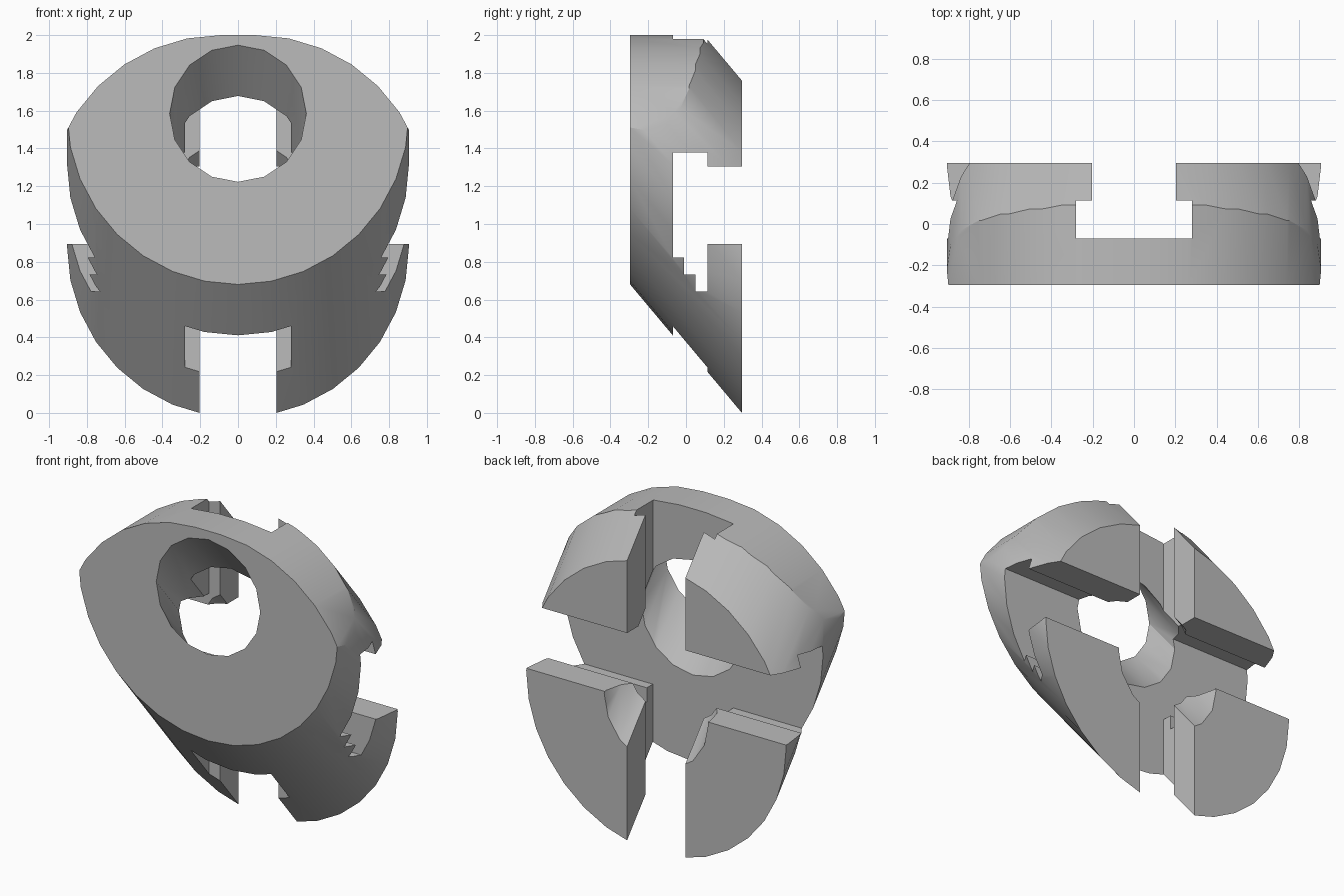
import bpy
import bmesh
from math import sin, cos, pi, tan, radians

HALF = 0.296                 # half thickness of the block
RISE = tan(radians(50))      # slant of the cylinder and bore
FRONT_Z = 1.585              # centre height on the front face

if "Cube" in bpy.data.objects:
    bpy.data.objects.remove(bpy.data.objects["Cube"])

grey = bpy.data.materials.new("plain_grey")
grey.use_nodes = True
colour = (0.5, 0.5, 0.5, 1)
grey.diffuse_color = colour
grey.node_tree.nodes["Principled BSDF"].inputs["Base Color"].default_value = colour


def prism(name, profile, place, start, end):
    """Sweep a 2D profile from start to end; place maps (a, b, t) to xyz."""
    bm = bmesh.new()
    rings = [[bm.verts.new(place(a, b, t)) for a, b in profile] for t in (start, end)]
    n = len(profile)
    bm.faces.new(rings[0])
    bm.faces.new(rings[1][::-1])
    for i in range(n):
        j = (i + 1) % n
        bm.faces.new((rings[0][i], rings[1][i], rings[1][j], rings[0][j]))
    bmesh.ops.recalc_face_normals(bm, faces=bm.faces)
    mesh = bpy.data.meshes.new(name)
    bm.to_mesh(mesh)
    bm.free()
    mesh.materials.append(grey)
    obj = bpy.data.objects.new(name, mesh)
    bpy.context.collection.objects.link(obj)
    return obj


def circle(radius, sides):
    return [(radius * cos(2 * pi * i / sides), radius * sin(2 * pi * i / sides))
            for i in range(sides)]


def slanted(a, b, t):
    return (a, t, FRONT_Z + b - RISE * (t + HALF))


def along_y(a, b, t):
    return (a, t, b)


def along_x(a, b, t):
    return (t, a, b)


def along_z(a, b, t):
    return (a, b, t)


def combine(target, tool, operation):
    mod = target.modifiers.new("cut", 'BOOLEAN')
    mod.operation = operation
    mod.solver = 'EXACT'
    mod.object = tool
    tool.hide_render = True
    bpy.context.view_layer.objects.active = target
    bpy.ops.object.modifier_apply(modifier=mod.name)
    bpy.data.objects.remove(tool)


# Slanted round body
body = prism("slotted_block", circle(0.905, 32), slanted, -HALF, HALF)

# Rounded top trimmed by an upright profile with a short flat crown
arc = [(0.09 + 0.92 * cos(pi * i / 16), 1.08 + 0.92 * sin(pi * i / 16)) for i in range(9)]
top = [(1.01, -0.5)] + arc + [(-x, z) for x, z in reversed(arc)] + [(-1.01, -0.5)]
combine(body, prism("top_trim", top, along_y, -1, 1), 'INTERSECT')

# Slanted bore
combine(body, prism("bore_cutter", circle(0.362, 16), slanted, -0.6, 0.6), 'DIFFERENCE')

# Vertical T-slot in the back
half_slot = [(0.28, -0.07), (0.28, 0.113), (0.203, 0.113), (0.203, 0.6)]
slot = half_slot + [(-x, y) for x, y in reversed(half_slot)]
combine(body, prism("upright_slot_cutter", slot, along_z, -1, 3), 'DIFFERENCE')

# Horizontal T-slot with a stepped lower edge
cross = [(-0.07, 1.378), (-0.07, 0.822), (-0.01, 0.822), (-0.01, 0.732),
         (0.05, 0.732), (0.05, 0.643), (0.113, 0.643), (0.113, 0.895),
         (0.6, 0.895), (0.6, 1.304), (0.113, 1.304), (0.113, 1.378)]
combine(body, prism("cross_slot_cutter", cross, along_x, -2, 2), 'DIFFERENCE')

# Smooth curved walls, crisp cut edges
bpy.ops.object.select_all(action='DESELECT')
body.select_set(True)
bpy.context.view_layer.objects.active = body
bpy.ops.object.shade_smooth_by_angle(angle=radians(30))
